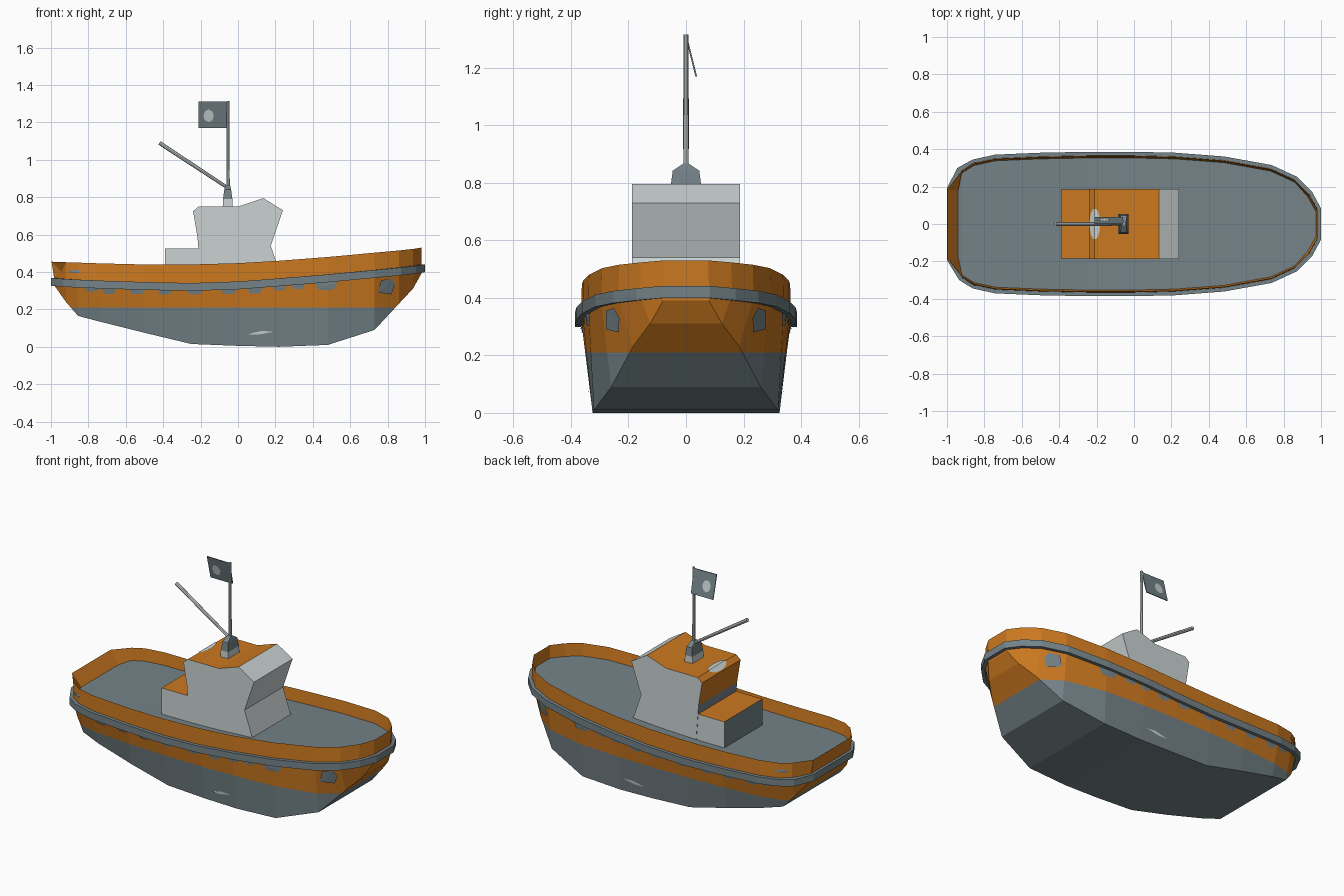
import bpy, bmesh, math
from mathutils import Vector

if "Cube" in bpy.data.objects:
    bpy.data.objects.remove(bpy.data.objects["Cube"])


def material(name, rgb):
    m = bpy.data.materials.new(name)
    m.diffuse_color = (*rgb, 1)
    m.use_nodes = True
    m.node_tree.nodes["Principled BSDF"].inputs["Base Color"].default_value = m.diffuse_color
    return m


MATS = [material("orange_paint", (0.60, 0.19, 0.014)),
        material("slate_grey", (0.175, 0.225, 0.245)),
        material("pale_grey", (0.60, 0.65, 0.65))]
ORANGE, GREY, PALE = 0, 1, 2


def finish(name, bm, recalc=True):
    if recalc:
        bmesh.ops.recalc_face_normals(bm, faces=bm.faces)
    me = bpy.data.meshes.new(name)
    bm.to_mesh(me)
    bm.free()
    for m in MATS:
        me.materials.append(m)
    ob = bpy.data.objects.new(name, me)
    bpy.context.collection.objects.link(ob)
    return ob


def skin(bm, rings, mats, wrap=False):
    """Quads between successive closed rings of verts."""
    n = len(rings[0])
    pairs = list(zip(rings, rings[1:] + rings[:1])) if wrap else list(zip(rings, rings[1:]))
    for (a, b), m in zip(pairs, mats):
        for i in range(n):
            j = (i + 1) % n
            bm.faces.new((a[i], a[j], b[j], b[i])).material_index = m


# Hull stations: x, half width at rail, rail z, sheer z, chine half width, chine z
ST = [(-.98, .19, .347, .455, .18, .325), (-.92, .285, .342, .452, .25, .24),
      (-.855, .325, .338, .45, .28, .165), (-.74, .35, .333, .446, .30, .135),
      (-.5, .36, .325, .44, .315, .075), (-.25, .365, .320, .44, .32, .015),
      (0, .365, .328, .447, .325, .005), (.22, .36, .345, .46, .325, 0),
      (.48, .34, .366, .48, .32, .01), (.73, .295, .39, .503, .26, .09),
      (.86, .235, .403, .515, .185, .23), (.935, .16, .412, .523, .125, .31),
      (.98, .08, .42, .53, .08, .39)]
N = len(ST)


def ring(f):
    """Starboard points bow-wards, then port points back to the stern."""
    half = [f(i, *s) for i, s in enumerate(ST)]
    return ([Vector((x, -w, z)) for x, w, z in half]
            + [Vector((x, w, z)) for x, w, z in reversed(half)])


# Hull with bulwark and deck
bm = bmesh.new()
shapes = [ring(lambda i, x, w, r, s, cw, cz: (x, cw, cz)),
          ring(lambda i, x, w, r, s, cw, cz: (x, w, r)),
          ring(lambda i, x, w, r, s, cw, cz: (x - .017 * (i == 0), w - .003, s)),
          ring(lambda i, x, w, r, s, cw, cz:
               (max(-.94 + .01 * i, x) if i < 3 else x - .008 * (i > 10), w - .012, s - .075))]
rings = [[bm.verts.new(p) for p in sh] for sh in shapes]
skin(bm, rings, [ORANGE, ORANGE, ORANGE])
for rg, m in ((rings[0], ORANGE), (rings[-1], GREY)):
    for i in range(N - 1):
        k = 2 * N - 1 - i
        bm.faces.new((rg[i], rg[i + 1], rg[k - 1], rg[k])).material_index = m
# grey below the waterline
WL = .21
bmesh.ops.bisect_plane(bm, geom=bm.verts[:] + bm.edges[:] + bm.faces[:],
                       plane_co=(0, 0, WL), plane_no=(0, 0, 1))
for f in bm.faces:
    if f.calc_center_median().z < WL:
        f.material_index = GREY
finish("hull", bm)

# Rub rail
base = ring(lambda i, x, w, r, s, cw, cz: (x, w, r))
outer = []
for i, p in enumerate(base):
    t = base[(i + 1) % len(base)] - base[i - 1]
    n = Vector((t.y, -t.x, 0)).normalized()
    o = p + n * .021
    o.x = max(-1, min(1, o.x * (1.0 if 0 < i % (N - 1) else 1.01)))
    outer.append(o)
bm = bmesh.new()
up = Vector((0, 0, .021))
rings = [[bm.verts.new(p + d) for p in src] for src, d in
         ((base, -up), (outer, -up), (outer, up), (base, up))]
skin(bm, rings, [GREY] * 4, wrap=True)
finish("rub_rail", bm)


# Painted patches that follow the hull side
def side(x, z):
    for a, b in zip(ST, ST[1:]):
        if a[0] <= x <= b[0]:
            u = (x - a[0]) / (b[0] - a[0])
            w, r, cw, cz = (a[k] + (b[k] - a[k]) * u for k in (1, 2, 4, 5))
            t = min(1, max(0, (z - cz) / (r - cz)))
            return cw + (w - cw) * t, r
    return 0, 0


bm = bmesh.new()


def patch(pts, mat):
    c = (sum(p[0] for p in pts) / len(pts), sum(p[1] for p in pts) / len(pts))
    for s in (-1, 1):
        v = [bm.verts.new((x, s * (side(x, z)[0] + .005), z)) for x, z in [c] + pts]
        for i in range(1, len(v)):
            tri = (v[0], v[i], v[i % len(pts) + 1])
            bm.faces.new(tri if s < 0 else tri[::-1]).material_index = mat


for cx, w, d in ((-.78, .04, .02), (-.69, .04, .03), (-.54, .045, .025), (-.39, .04, .025),
                 (-.23, .045, .022), (-.05, .045, .025), (.09, .045, .03), (.22, .04, .025),
                 (.32, .04, .025), (.47, .065, .042)):
    z = side(cx, .3)[1] - .019
    patch([(cx - w, z), (cx - w * .6, z - d), (cx + w * .6, z - d), (cx + w, z)], GREY)
patch([(.75, .29), (.82, .28), (.84, .33), (.82, .365), (.765, .355)], GREY)
patch([(-.905, .395), (-.85, .395), (-.84, .41), (-.9, .41)], GREY)
patch([(.05, .065), (.11, .065), (.19, .08), (.13, .085), (.08, .075)], PALE)
finish("hull_patches", bm, recalc=False)


# Prisms extruded across the beam
def prism(name, prof, hw, rule):
    bm = bmesh.new()
    a = [bm.verts.new((x, -hw, z)) for x, z in prof]
    b = [bm.verts.new((x, hw, z)) for x, z in prof]
    skin(bm, [a, b], [PALE])
    bm.faces.new(a)
    bm.faces.new(b)
    bmesh.ops.recalc_face_normals(bm, faces=bm.faces)
    bm.normal_update()
    for f in bm.faces:
        f.material_index = rule(f.normal, f.calc_center_median())
    return finish(name, bm)


def cabin_rule(n, c):
    if n.x < -.3:
        return ORANGE if c.z > .6 else GREY
    return ORANGE if n.z > .5 and c.x < .13 else PALE


prism("wheelhouse", [(-.2, .365), (.235, .365), (.175, .54), (.24, .73), (.135, .795),
                     (0, .75), (-.21, .75), (-.24, .725), (-.216, .58)], .187, cabin_rule)
prism("engine_casing", [(-.39, .36), (-.19, .36), (-.19, .525), (-.39, .525)], .185,
      lambda n, c: ORANGE if n.z > .5 else GREY if n.x < -.5 else PALE)

# Pale oval on the rear edge of the roof, bent over the bevel
bm = bmesh.new()
for s in (-1, 1):
    vs = []
    for i in range(9):
        t = math.pi * i / 8
        dx = s * .028 * math.sin(t)
        vs.append(bm.verts.new((-.21 + dx, .083 * math.cos(t), .754 + min(0, dx) * .83)))
    f = bm.faces.new(vs)
    f.material_index = PALE
    f.normal_update()
    if f.normal.z < 0:
        f.normal_flip()
finish("roof_patch", bm, recalc=False)


# Mast step: stacked tapering blocks
def stack(name, levels, mat, cx=-.055):
    bm = bmesh.new()
    rings = [[bm.verts.new((cx + sx * hx, sy * hy, z))
              for sx, sy in ((-1, -1), (1, -1), (1, 1), (-1, 1))] for z, hx, hy in levels]
    skin(bm, rings, [mat] * len(levels))
    bm.faces.new(rings[0]).material_index = mat
    bm.faces.new(rings[-1]).material_index = mat
    finish(name, bm)


stack("mast_foot", [(.74, .027, .054), (.79, .025, .053)], PALE)
stack("mast_step", [(.79, .025, .053), (.842, .018, .046), (.866, .012, .010)], GREY)


# Mast and boom
def pole(name, p, q, r1, r2):
    p, q = Vector(p), Vector(q)
    bm = bmesh.new()
    bmesh.ops.create_cone(bm, cap_ends=True, segments=8, radius1=r1, radius2=r2,
                          depth=(q - p).length)
    for f in bm.faces:
        f.material_index = PALE
    ob = finish(name, bm)
    ob.location = (p + q) / 2
    ob.rotation_euler = (q - p).to_track_quat('Z', 'Y').to_euler()


pole("mast", (-.053, 0, .85), (-.053, 0, 1.315), .009, .008)
pole("boom", (-.055, 0, .85), (-.42, 0, 1.09), .009, .011)


# Flag hanging at a slant, with a pale spot on both faces
def flag_point(x, z, off=0):
    return (x, (1.312 - z) * .25 + off, z)


bm = bmesh.new()
rings = [[bm.verts.new(flag_point(x, z, o)) for x, z in
          ((-.21, 1.17), (-.06, 1.17), (-.055, 1.31), (-.21, 1.312))] for o in (-.003, .003)]
skin(bm, rings, [GREY])
for rg in rings:
    bm.faces.new(rg).material_index = GREY
finish("flag", bm)
bm = bmesh.new()
for s in (-1, 1):
    vs = [bm.verts.new(flag_point(-.157 + .028 * math.cos(math.tau * i / 8),
                                  1.235 + .034 * math.sin(math.tau * i / 8), s * .006))
          for i in range(8)]
    bm.faces.new(vs if s < 0 else vs[::-1]).material_index = PALE
finish("flag_spot", bm, recalc=False)
